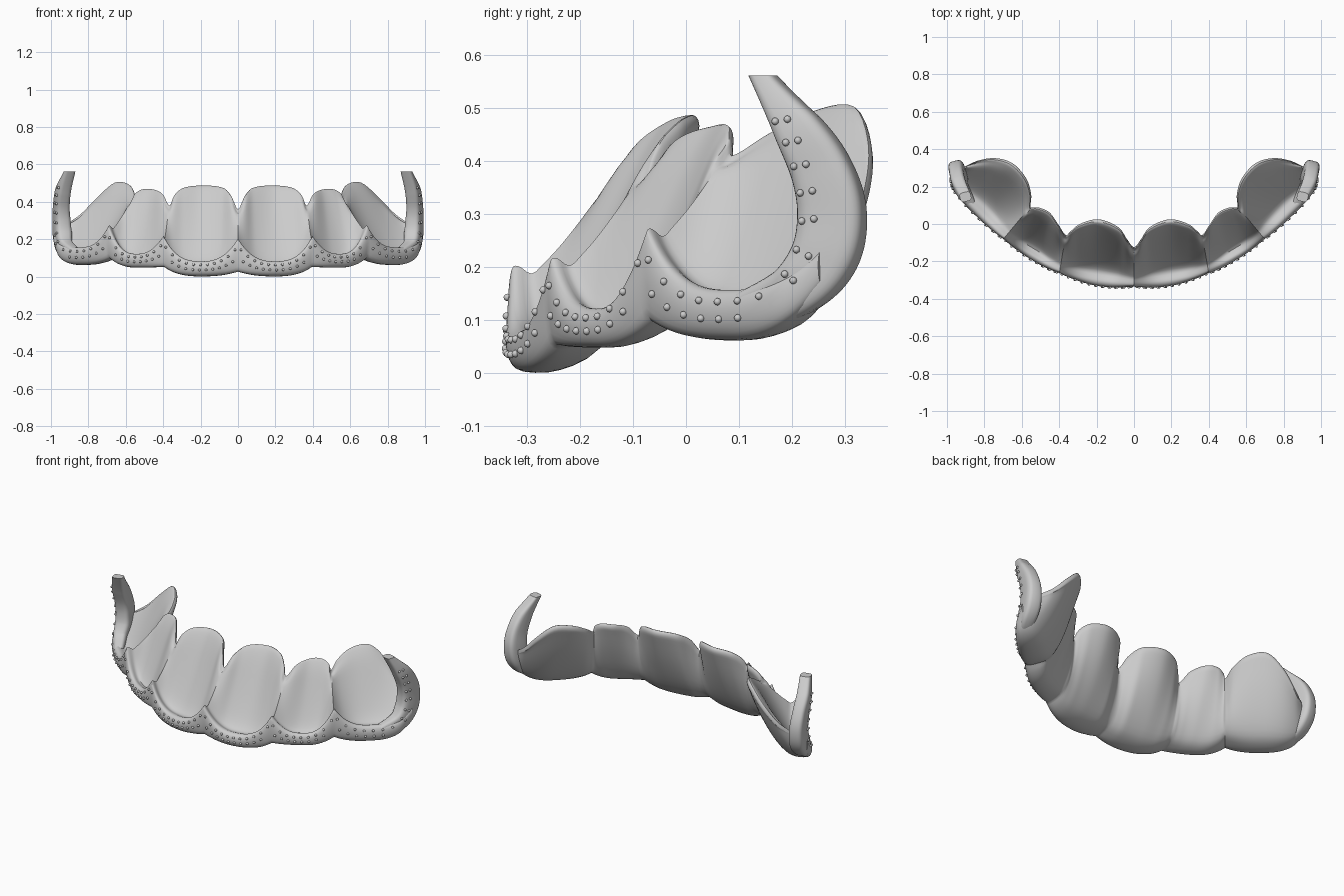
import bpy, bmesh, math
from mathutils import Vector
from mathutils.bvhtree import BVHTree

if "Cube" in bpy.data.objects:
    bpy.data.objects.remove(bpy.data.objects["Cube"])


def spline(keys, p):
    """Smooth curve through keys (param, values...)."""
    i = 0
    while i < len(keys) - 2 and p > keys[i + 1][0]:
        i += 1
    a, b = keys[i], keys[i + 1]
    h = keys[i - 1] if i > 0 else a
    c = keys[i + 2] if i + 2 < len(keys) else b
    d = b[0] - a[0]
    t = (p - a[0]) / d
    out = []
    for k in range(1, len(a)):
        m0 = (b[k] - h[k]) / (b[0] - h[0]) * d
        m1 = (c[k] - a[k]) / (c[0] - a[0]) * d
        out.append((2*t**3 - 3*t*t + 1) * a[k] + (t**3 - 2*t*t + t) * m0
                   + (3*t*t - 2*t**3) * b[k] + (t**3 - t*t) * m1)
    return out


def lerp(a, b, t):
    return a + (b - a) * t


# p counts teeth from the middle (0) to the end of the third tooth (3)
FRONT = [(-.5, -.2, -.325), (0, 0, -.338), (.5, .2, -.325), (1, .4, -.265), (1.5, .55, -.185),
         (2, .7, -.082), (2.5, .86, .065), (2.8, .955, .17), (3, .985, .25)]
CREST = [(-.1, -.035, -.085, .43), (0, 0, -.125, .36), (.1, .035, -.085, .43),
         (.25, .08, -.02, .475), (.5, .19, .025, .487), (.72, .29, 0, .475),
         (.88, .34, -.04, .435), (1, .365, -.06, .38), (1.15, .4, -.01, .44),
         (1.4, .45, .06, .466), (1.7, .51, .088, .466), (1.9, .55, .088, .44),
         (2, .555, .092, .41), (2.15, .55, .16, .45), (2.35, .58, .25, .495),
         (2.5, .65, .325, .503), (2.65, .74, .352, .43), (2.82, .83, .34, .34), (3, .9, .31, .29)]
# per tooth: rim low, rim cusps, bottom low, bottom at both sides
TOOTH = [(.08, .2, .215, .003, .03, .055), (.12, .215, .27, .05, .055, .1),
         (.155, .27, .23, .064, .1, .17)]


def column(p):
    """Front point, crest point, rim height and bottom height, seam amount at p >= 0."""
    n = min(int(p), 2)
    s = 2 * (p - n) - 1
    r0, ra, rb, b0, ba, bb = TOOTH[n]
    r = r0 + ((ra if s < 0 else rb) - r0) * abs(s) ** 2.6
    b = b0 + ((ba if s < 0 else bb) - b0) * abs(s) ** 2.4
    o = Vector((*spline(FRONT, p), 0))
    c = Vector(spline(CREST, p))
    d = Vector((c.x - o.x, c.y - o.y, 0)).normalized()
    seam = 0 if n == 2 and s > 0 else s * s
    o += d * .006 * seam
    return o, c, r, b, seam


def section(p):
    o, c, r, b, e = column(p)
    H, h = c.z - b, c.z - r
    # the back bulges more at the seams so the backs blend into each other
    pts = [(.015, r - .005), (-.015, lerp(b, r, .65)), (.0, lerp(b, r, .25)), (.07, b),
           (lerp(.24, .32, e), b + .003), (lerp(.43, .6, e), b + .08 * H),
           (lerp(.62, .82, e), b + .28 * H), (lerp(.81, .95, e), b + .57 * H),
           (lerp(.96, 1, e), b + .86 * H), (1.0, c.z - .02), (.965, c.z), (.9, c.z - .018),
           (.79, r + .8 * h), (.63, r + .53 * h), (.47, r + .27 * h),
           (.32, r + .06 * h), (.2, r - .012), (.08, r + .002)]
    n = len(pts)
    keys = [(i, *pts[i % n]) for i in range(-1, n + 2)]
    res = []
    for i in range(n * 3):
        t, z = spline(keys, i / 3)
        res.append(Vector((lerp(o.x, c.x, t), lerp(o.y, c.y, t), z)))
    return res


def loft(name, rings):
    bm = bmesh.new()
    rows = [[bm.verts.new(v) for v in ring] for ring in rings]
    n = len(rows[0])
    for a, b in zip(rows, rows[1:]):
        for i in range(n):
            j = (i + 1) % n
            bm.faces.new((a[i], a[j], b[j], b[i]))
    bm.faces.new(rows[0])
    bm.faces.new(rows[-1])
    bmesh.ops.recalc_face_normals(bm, faces=bm.faces)
    tree = BVHTree.FromBMesh(bm)
    finish(name, bm, 40)
    return tree


def finish(name, bm, angle):
    me = bpy.data.meshes.new(name)
    bm.to_mesh(me)
    bm.free()
    ob = bpy.data.objects.new(name, me)
    bpy.context.collection.objects.link(ob)
    bpy.ops.object.select_all(action='DESELECT')
    ob.select_set(True)
    bpy.context.view_layer.objects.active = ob
    bpy.ops.object.shade_smooth_by_angle(angle=math.radians(angle))


def flip(v, side):
    return Vector((v.x * side, v.y, v.z))


# Scalloped tray with backing plates, lofted along the whole arch
N = 32
rings = []
for i in range(-3 * N, 3 * N + 1):
    side = -1 if i < 0 else 1
    rings.append([flip(v, side) for v in section(abs(i) / N)])
tray = loft("tooth_tray", rings)

# End hooks: tapering strips (param, outer x, y, z, width, thickness)
HOOK = [(0, .898, .105, .113, .08, .055), (1, .962, .195, .155, .105, .08),
        (2, .982, .25, .22, .125, .09), (3, .985, .265, .3, .128, .085),
        (4, .982, .247, .38, .115, .078), (5, .97, .2, .465, .09, .075),
        (6, .93, .138, .561, .05, .06)]
hooks = {}
for side in (1, -1):
    rings = []
    for i in range(61):
        p = i / 10
        x, y, z, w, th = spline(HOOK, p)
        x0, y0, z0 = spline(HOOK, max(p - .05, 0))[:3]
        x1, y1, z1 = spline(HOOK, min(p + .05, 6))[:3]
        tan = Vector((x1 - x0, y1 - y0, z1 - z0)).normalized()
        wide = Vector((.25 * tan.z, tan.z, -tan.y)).normalized()
        deep = tan.cross(wide).normalized()
        if deep.x < 0:
            deep.negate()
        # the tip is cut level
        level = max(0, p - 5)
        wide = wide.lerp(Vector((.25, 1, 0)).normalized(), level)
        deep = deep.lerp(Vector((1, -.25, 0)).normalized(), level)
        mid = Vector((x, y, z)) - deep * th / 2
        ring = []
        for k in range(28):
            a = math.tau * k / 28
            ca, sa = math.cos(a), math.sin(a)
            u = math.copysign(abs(ca) ** .55, ca) * w / 2
            v = math.copysign(abs(sa) ** .55, sa) * th / 2
            ring.append(flip(mid + wide * u + deep * v, side))
        rings.append(ring)
    hooks[side] = loft("end_hook_" + ("right" if side > 0 else "left"), rings)

# Small beads set on the front rim and the hooks
bm = bmesh.new()


def bead(start, ray, trees):
    hits = [t.ray_cast(start, ray) for t in trees]
    hits = [h for h in hits if h[0] is not None]
    if hits:
        hit = min(hits, key=lambda h: h[3])[0]
        r = bmesh.ops.create_icosphere(bm, subdivisions=2, radius=.007)
        bmesh.ops.translate(bm, verts=r["verts"], vec=hit - ray * .002)


for side in (1, -1):
    trees = (tray, hooks[side])
    for tooth, (count, end) in enumerate(((11, .96), (9, .96), (7, .72))):
        for row, frac in enumerate((.78, .42)):
            for k in range(count - row):
                p = tooth + lerp(.04 + .03 * row, end, k / (count - 1))
                o, c, r, b, e = column(p)
                d = Vector((c.x - o.x, c.y - o.y, 0)).normalized()
                start = o - d * .3
                start.z = lerp(b, r, frac)
                bead(flip(start, side), flip(d, side), trees)
    for k in range(7):
        y, z = spline([(0, .178, .187), (1, .2, .233), (2, .21, .287), (3, .207, .34),
                       (4, .195, .39), (5, .18, .435), (6, .16, .475)], k)
        for dy, dz in ((0, 0), (.023 if k else .016, .004 if k > 1 else -.012)):
            bead(Vector((1.5 * side, y + dy + .008, z + dz)), Vector((-side, 0, 0)), trees)
finish("rim_beads", bm, 60)
